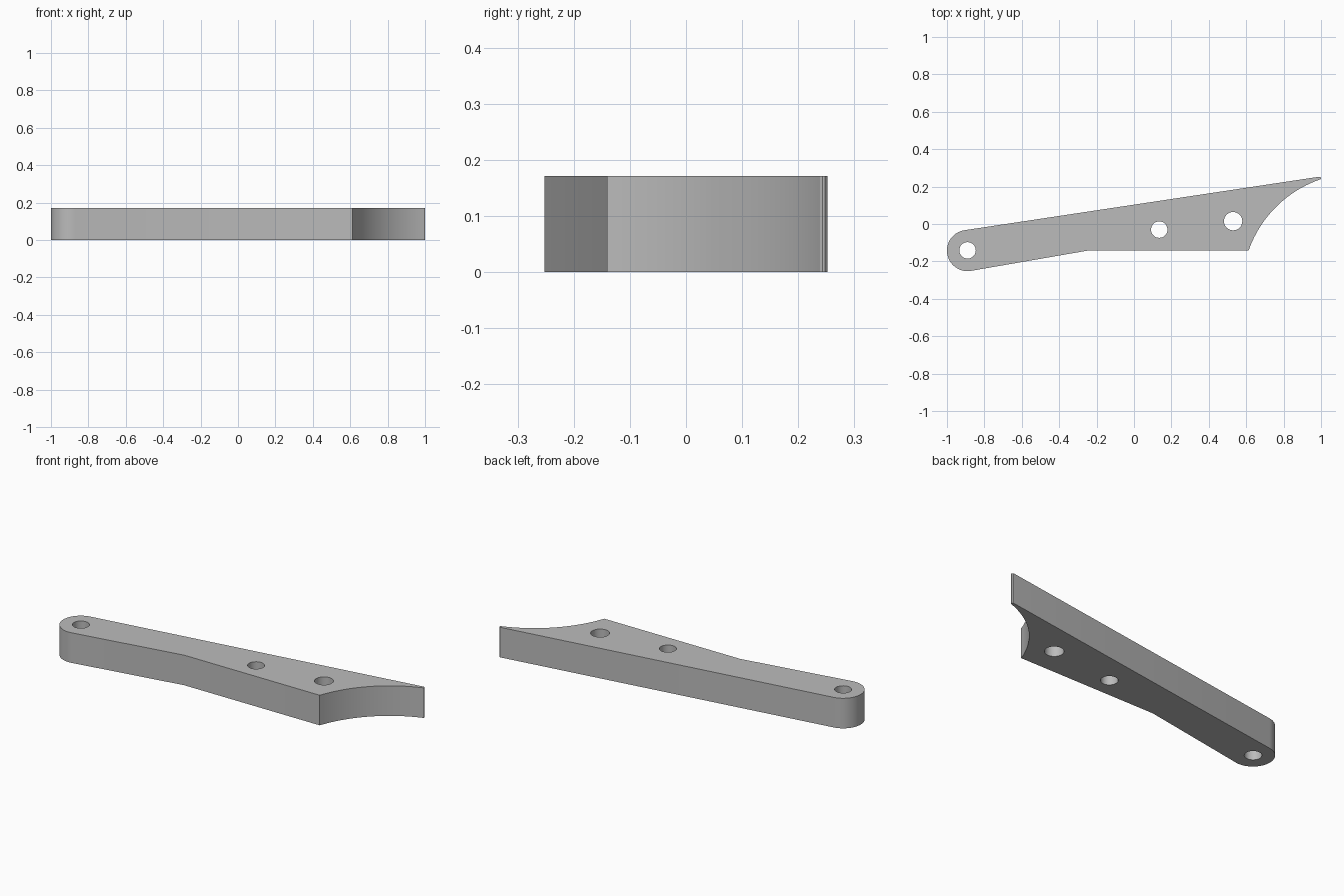
import bpy, bmesh, math
from mathutils import Vector

cube = bpy.data.objects.get("Cube")
if cube:
    bpy.data.objects.remove(cube)

HEIGHT = 0.171

grey = bpy.data.materials.new("plain grey")
grey.use_nodes = True
COLOUR = (0.5, 0.5, 0.5, 1)
grey.diffuse_color = COLOUR
grey.node_tree.nodes["Principled BSDF"].inputs["Base Color"].default_value = COLOUR


def arc(cx, cy, r, a0, a1, n):
    """Points along an arc, angles in degrees."""
    angles = [math.radians(a0 + (a1 - a0) * i / n) for i in range(n + 1)]
    return [(cx + r * math.cos(a), cy + r * math.sin(a)) for a in angles]


def chord_arc(start, end, sagitta, n):
    """Arc between two points, bulging to the right of the travel direction."""
    a, b = Vector(start), Vector(end)
    half = (b - a).length / 2
    r = (half * half + sagitta * sagitta) / (2 * sagitta)
    d = (b - a).normalized()
    c = (a + b) / 2 + Vector((-d.y, d.x)) * (r - sagitta)
    a0 = math.degrees(math.atan2(a.y - c.y, a.x - c.x))
    sweep = math.degrees(2 * math.asin(half / r))
    return arc(c.x, c.y, r, a0, a0 + sweep, n)


def prism(name, points, z0, z1):
    bm = bmesh.new()
    face = bm.faces.new([bm.verts.new((x, y, z0)) for x, y in points])
    top = bmesh.ops.extrude_face_region(bm, geom=[face])["geom"]
    bmesh.ops.translate(bm, vec=(0, 0, z1 - z0),
                        verts=[v for v in top if isinstance(v, bmesh.types.BMVert)])
    bmesh.ops.recalc_face_normals(bm, faces=bm.faces)
    mesh = bpy.data.meshes.new(name)
    bm.to_mesh(mesh)
    bm.free()
    mesh.materials.append(grey)
    obj = bpy.data.objects.new(name, mesh)
    bpy.context.collection.objects.link(obj)
    return obj


# Outline: rounded pivot end, bent lower edge, hollow curve, small rounded tip
outline = arc(-0.89, -0.142, 0.11, 98.6, 279.6, 32)
outline.append((-0.24, -0.141))
hollow = chord_arc((0.997, 0.239), (0.613, -0.141), 0.062, 28)
outline += hollow[::-1]
outline += [(1.0, 0.243), (0.999, 0.248), (0.994, 0.252), (0.986, 0.252)]
arm = prism("lever_arm", outline, 0, HEIGHT)

# Through holes
for i, (x, y, r) in enumerate([(-0.89, -0.141, 0.044), (0.135, -0.03, 0.044),
                               (0.53, 0.015, 0.049)]):
    cutter = prism(f"hole_cutter_{i + 1}", arc(x, y, r, 0, 348.75, 31), -0.1, HEIGHT + 0.1)
    cutter.hide_render = True
    cutter.hide_set(True)
    cut = arm.modifiers.new(f"hole_{i + 1}", "BOOLEAN")
    cut.operation = "DIFFERENCE"
    cut.solver = "EXACT"
    cut.object = cutter

# Bake the holes, then smooth the curved walls only
bpy.ops.object.select_all(action="DESELECT")
arm.select_set(True)
bpy.context.view_layer.objects.active = arm
for m in list(arm.modifiers):
    bpy.ops.object.modifier_apply(modifier=m.name)
for obj in [o for o in bpy.data.objects if o.name.startswith("hole_cutter")]:
    bpy.data.objects.remove(obj)
bpy.ops.object.shade_smooth_by_angle(angle=math.radians(25))
